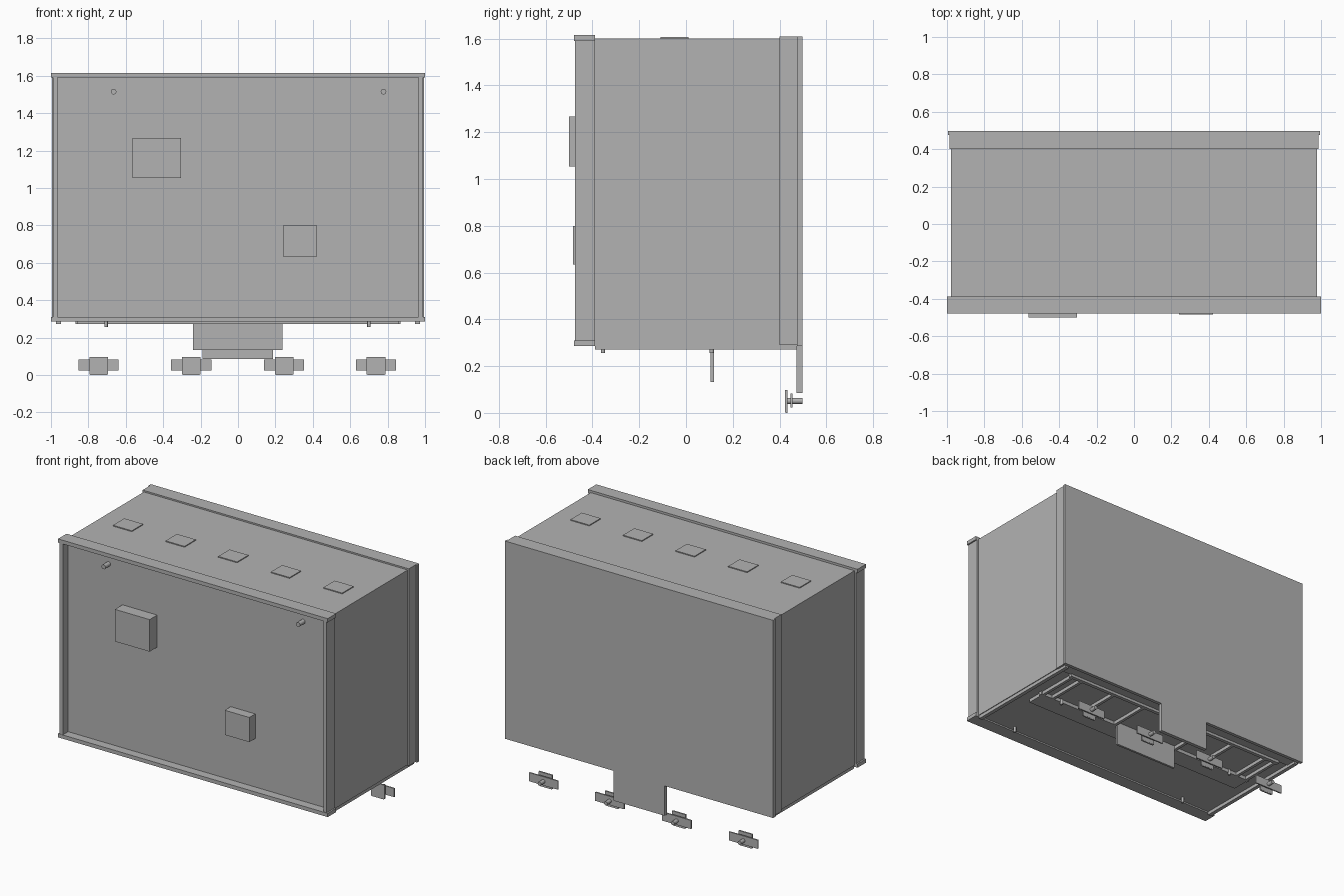
import bpy
import bmesh
from mathutils import Matrix, Vector

default = bpy.data.objects.get("Cube")
if default:
    bpy.data.objects.remove(default)

grey = bpy.data.materials.new("plain_grey")
grey.use_nodes = True
COLOUR = (0.45, 0.45, 0.45, 1)
grey.diffuse_color = COLOUR
grey.node_tree.nodes["Principled BSDF"].inputs["Base Color"].default_value = COLOUR


def finish(name, bm):
    mesh = bpy.data.meshes.new(name)
    bm.to_mesh(mesh)
    bm.free()
    mesh.materials.append(grey)
    obj = bpy.data.objects.new(name, mesh)
    bpy.context.collection.objects.link(obj)
    return obj


def box(name, x, y, z):
    """Box from (low, high) ranges on each axis."""
    lo, hi = Vector((x[0], y[0], z[0])), Vector((x[1], y[1], z[1]))
    bm = bmesh.new()
    bmesh.ops.create_cube(bm, size=1)
    bmesh.ops.scale(bm, vec=hi - lo, verts=bm.verts)
    bmesh.ops.translate(bm, vec=(lo + hi) / 2, verts=bm.verts)
    return finish(name, bm)


def pin(name, centre, radius, length, axis="Y"):
    """Round pin along the Y or Z axis."""
    bm = bmesh.new()
    turn = Matrix.Rotation(1.5708, 4, "X") if axis == "Y" else Matrix()
    bmesh.ops.create_cone(bm, cap_ends=True, segments=16, radius1=radius,
                          radius2=radius, depth=length,
                          matrix=Matrix.Translation(centre) @ turn)
    obj = finish(name, bm)
    for poly in obj.data.polygons:
        poly.use_smooth = len(poly.vertices) == 4
    return obj


# Main cabinet and recessed front panel
box("cabinet_body", (-0.978, 0.978), (-0.42, 0.42), (0.295, 1.6))

# Front frame: full-width rails and slightly narrower posts
for name, z in (("top", (1.59, 1.615)), ("bottom", (0.285, 0.31))):
    box(f"front_{name}_rail", (-1, 1), (-0.478, -0.388), z)
for name, x in (("right", (-0.99, -0.965)), ("left", (0.965, 0.99))):
    box(f"front_{name}_post", x, (-0.475, -0.388), (0.3, 1.6))

# Rear band and back panel with its hanging tab
box("rear_band", (-0.987, 0.987), (0.4, 0.48), (0.29, 1.61))
box("back_panel", (-0.995, 0.995), (0.475, 0.498), (0.285, 1.61))
box("back_tab", (-0.19, 0.188), (0.473, 0.498), (0.085, 0.29))

# Front boxes and pegs
box("upper_front_box", (-0.563, -0.305), (-0.5, -0.415), (1.053, 1.268))
box("lower_front_box", (0.24, 0.422), (-0.483, -0.415), (0.635, 0.8))
for side, x in (("right", -0.665), ("left", 0.778)):
    pin(f"{side}_front_peg", (x, -0.445, 1.515), 0.015, 0.06)

# Thin raised plates on the roof
for i in range(-2, 3):
    x = i * 0.39
    box("roof_plate", (x - 0.07, x + 0.07), (-0.11, 0.01), (1.595, 1.606))

# Underside: side rails, ladder frame and long plate
for s in (-1, 1):
    edge = s * 0.96
    box("under_side_rail", (edge - 0.013, edge + 0.013), (-0.388, 0.475), (0.272, 0.297))
for y in (0.1, 0.4):
    box("under_long_rail", (-0.87, 0.87), (y - 0.012, y + 0.012), (0.272, 0.297))
for x in (-0.85, -0.77, -0.5, -0.25, 0.25, 0.5, 0.77, 0.85):
    box("under_cross_bar", (x - 0.01, x + 0.01), (0.1, 0.4), (0.272, 0.297))
box("under_plate", (-0.86, 0.86), (-0.02, 0.11), (0.272, 0.297))

# Centre plate hanging below the floor
box("under_hanging_plate", (-0.24, 0.237), (0.104, 0.119), (0.133, 0.3))

# Small pegs under the floor
for x in (-0.705, 0.7):
    for y in (-0.355, 0.11):
        pin("under_peg", (x, y, 0.277), 0.009, 0.04, "Z")

# Latches below the back edge: face plate, cross bar and pin
for x in (-0.745, -0.25, 0.247, 0.738):
    box("latch_face", (x - 0.05, x + 0.05), (0.424, 0.434), (0.004, 0.097))
    box("latch_bar", (x - 0.107, x + 0.107), (0.447, 0.456), (0.024, 0.082))
    pin("latch_pin", (x, 0.463, 0.051), 0.013, 0.07)
    box("latch_foot", (x - 0.045, x + 0.045), (0.425, 0.433), (0, 0.01))
